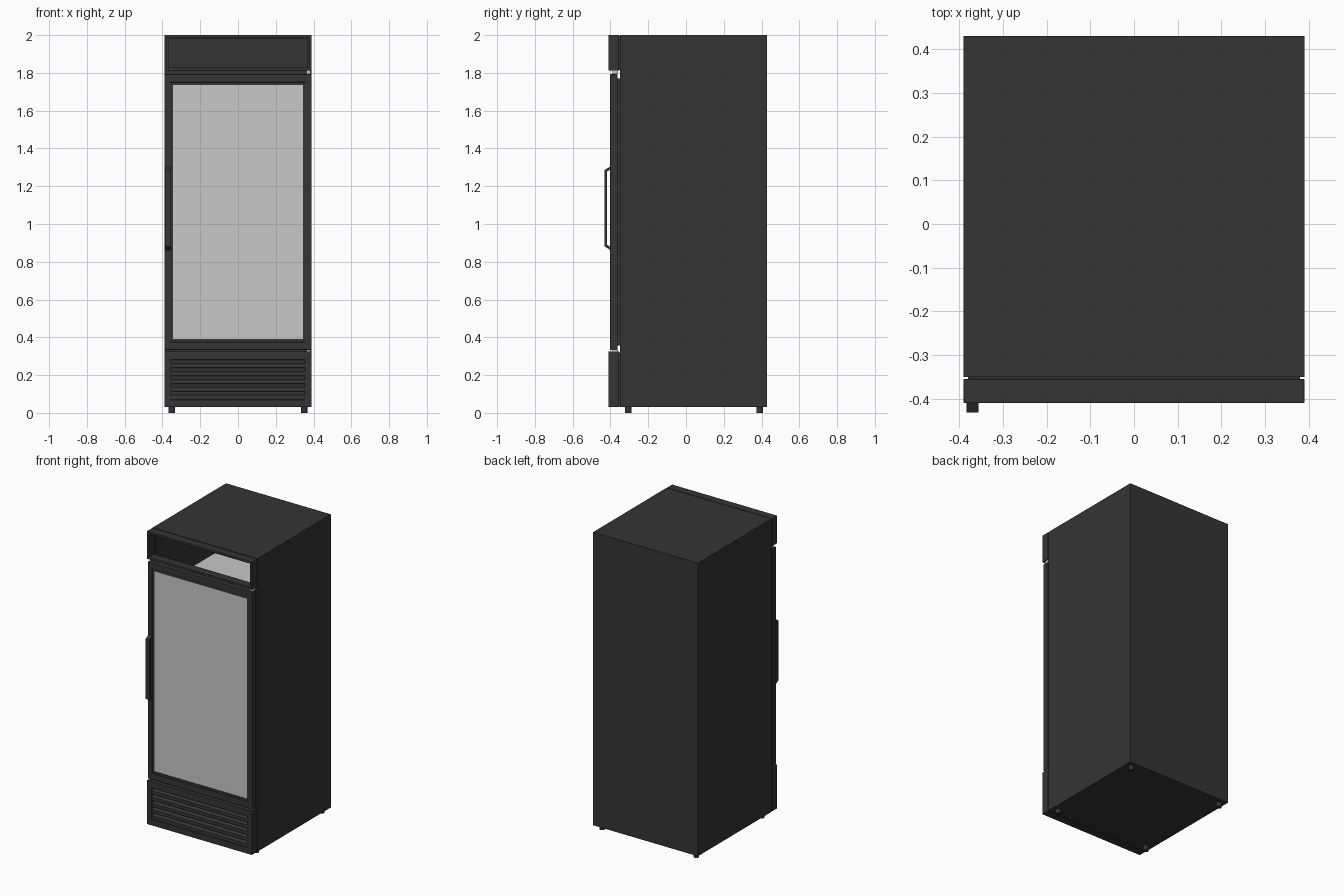
import bpy, bmesh

if "Cube" in bpy.data.objects:
    bpy.data.objects.remove(bpy.data.objects["Cube"])


def material(name, rgb):
    m = bpy.data.materials.new(name)
    m.diffuse_color = (*rgb, 1)
    m.use_nodes = True
    m.node_tree.nodes["Principled BSDF"].inputs["Base Color"].default_value = m.diffuse_color
    return m


DARK = material("charcoal_metal", (0.035, 0.035, 0.035))
PALE = material("pale_grey", (0.58, 0.58, 0.58))


def finish(name, bm, mat, bevel=0.0):
    bmesh.ops.recalc_face_normals(bm, faces=bm.faces)
    me = bpy.data.meshes.new(name)
    bm.to_mesh(me)
    bm.free()
    me.materials.append(mat)
    ob = bpy.data.objects.new(name, me)
    bpy.context.collection.objects.link(ob)
    if bevel:
        mod = ob.modifiers.new("soft_edges", "BEVEL")
        mod.width = bevel
        mod.segments = 2
    return ob


def box(name, x, y, z, mat=DARK, bevel=0.0):
    """Box from (min, max) ranges."""
    bm = bmesh.new()
    bmesh.ops.create_cube(bm, size=1)
    for v in bm.verts:
        v.co = [r[0] if c < 0 else r[1] for c, r in zip(v.co, (x, y, z))]
    return finish(name, bm, mat, bevel)


def frame(name, hx, z, inner_hx, inner_z, y, bevel=0.0):
    """Rectangular tube open along y."""
    bm = bmesh.new()

    def loop(h, zz, yy):
        return [bm.verts.new((sx * h, yy, zz[k]))
                for sx, k in ((-1, 0), (1, 0), (1, 1), (-1, 1))]
    loops = [loop(hx, z, y[0]), loop(hx, z, y[1]),
             loop(inner_hx, inner_z, y[1]), loop(inner_hx, inner_z, y[0])]
    for a, b in zip(loops, loops[1:] + loops[:1]):
        for i in range(4):
            j = (i + 1) % 4
            bm.faces.new((a[i], a[j], b[j], b[i]))
    return finish(name, bm, DARK, bevel)


def extrude_profile(name, pts, x0, x1, mat=DARK):
    """Extrude a (y, z) outline along x."""
    bm = bmesh.new()
    face = bm.faces.new([bm.verts.new((x0, y, z)) for y, z in pts])
    ext = bmesh.ops.extrude_face_region(bm, geom=[face])["geom"]
    for v in ext:
        if isinstance(v, bmesh.types.BMVert):
            v.co.x = x1
    return finish(name, bm, mat)


# Cabinet: open-fronted shell with a back wall
frame("cabinet_shell", 0.39, (0.03, 2.0), 0.365, (0.06, 1.98), (-0.35, 0.41))
box("cabinet_back", (-0.39, 0.39), (0.41, 0.43), (0.03, 2.0))

# Interior shelves
for i in range(5):
    z = 0.41 + 0.3 * i
    box(f"shelf_{i + 1}", (-0.35, 0.35), (-0.30, 0.41), (z - 0.01, z), PALE)

# Header: hollow frame above the door
frame("header_frame", 0.39, (1.812, 2.0), 0.375, (1.828, 1.985),
      (-0.41, -0.355), 0.002)
frame("header_seal", 0.38, (1.816, 1.995), 0.37, (1.826, 1.983), (-0.355, -0.35))

# Door: frame, raised lip, glass and gasket
frame("door_frame", 0.39, (0.333, 1.793), 0.357, (0.375, 1.75),
      (-0.402, -0.362), 0.004)
frame("glass_lip", 0.357, (0.375, 1.75), 0.344, (0.39, 1.737), (-0.398, -0.366))
box("door_glass", (-0.344, 0.344), (-0.394, -0.37), (0.39, 1.737), PALE)
frame("door_gasket", 0.38, (0.358, 1.77), 0.345, (0.392, 1.735), (-0.362, -0.35))

# Hinge plates on the right side of the door
for name, z in (("upper_hinge", (1.793, 1.812)), ("lower_hinge", (0.322, 0.333))):
    box(name, (0.362, 0.384), (-0.39, -0.36), z, PALE)

# Handle: bracket with chamfered ends on the left side
extrude_profile("door_handle", [
    (-0.40, 0.862), (-0.432, 0.882), (-0.432, 1.285), (-0.40, 1.305),
    (-0.40, 1.29), (-0.419, 1.276), (-0.419, 0.891), (-0.40, 0.877)],
    -0.384, -0.356)

# Lower grille: frame, backing and sloping louvres
frame("grille_frame", 0.39, (0.03, 0.325), 0.355, (0.07, 0.282),
      (-0.41, -0.355), 0.002)
box("grille_backing", (-0.355, 0.355), (-0.375, -0.355), (0.07, 0.282))
for i in range(5):
    z = 0.072 + i * 0.042
    extrude_profile(f"louvre_{i + 1}", [
        (-0.406, z), (-0.406, z + 0.022), (-0.375, z + 0.040), (-0.375, z)],
        -0.355, 0.355)
frame("grille_seal", 0.38, (0.035, 0.32), 0.35, (0.06, 0.29), (-0.355, -0.35))

# Feet
for sx, side in ((-1, "left"), (1, "right")):
    for y, end in ((-0.305, "front"), (0.39, "back")):
        bm = bmesh.new()
        bmesh.ops.create_cone(bm, cap_ends=True, segments=16, radius1=0.017,
                              radius2=0.017, depth=0.034)
        bmesh.ops.translate(bm, verts=bm.verts, vec=(sx * 0.35, y, 0.017))
        foot = finish(f"{end}_{side}_foot", bm, DARK)
        bpy.context.view_layer.objects.active = foot
        foot.select_set(True)
        bpy.ops.object.shade_smooth_by_angle()
        foot.select_set(False)
